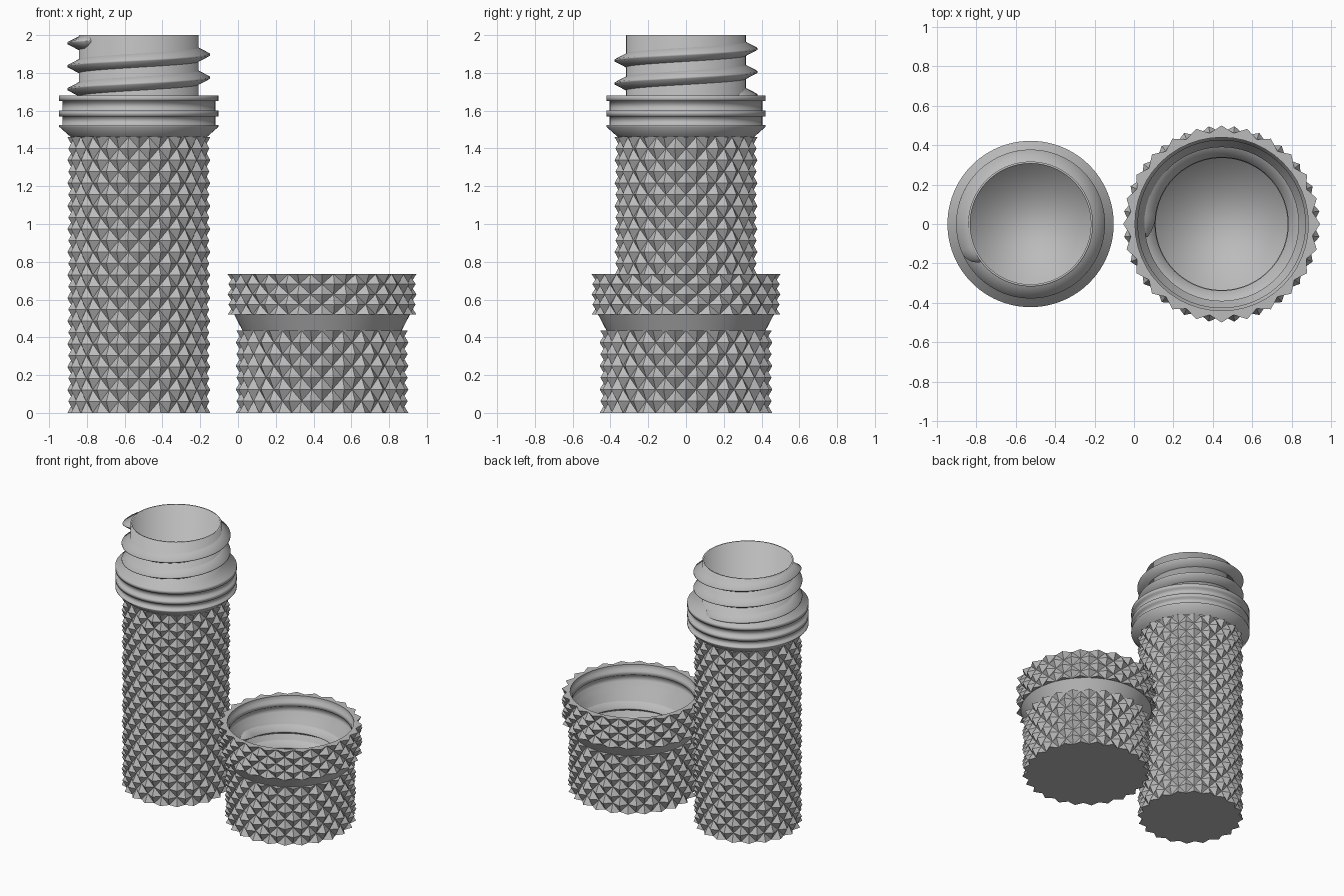
import bpy, bmesh
from math import sin, cos, tau, radians, sqrt

cube = bpy.data.objects.get("Cube")
if cube:
    bpy.data.objects.remove(cube, do_unlink=True)

grey = bpy.data.materials.new("plain grey")
grey.use_nodes = True
grey.diffuse_color = (0.5, 0.5, 0.5, 1)
grey.node_tree.nodes["Principled BSDF"].inputs["Base Color"].default_value = (0.5, 0.5, 0.5, 1)

BODY_X, CAP_X = -0.525, 0.445
PITCH = 0.122


def finish(bm, name, x, smooth):
    """Store the mesh as an object, smooth with sharp corners if asked."""
    if smooth:
        for f in bm.faces:
            f.smooth = True
        for e in bm.edges:
            if e.is_manifold and e.calc_face_angle() > radians(25):
                e.smooth = False
    mesh = bpy.data.meshes.new(name)
    bm.to_mesh(mesh)
    bm.free()
    mesh.materials.append(grey)
    ob = bpy.data.objects.new(name, mesh)
    ob.location.x = x
    bpy.context.collection.objects.link(ob)
    return ob


def ring(bm, n, radius, z):
    """Circle of vertices; radius is a number or a function of the index."""
    r = radius if callable(radius) else (lambda i: radius)
    return [bm.verts.new((r(i) * cos(tau * i / n), r(i) * sin(tau * i / n), z))
            for i in range(n)]


def bridge(bm, low, high):
    n = len(low)
    for i in range(n):
        k = (i + 1) % n
        bm.faces.new((low[i], low[k], high[k], high[i]))


def lathe(name, x, profile, floor=False, n=96):
    bm = bmesh.new()
    rings = [ring(bm, n, r, z) for r, z in profile]
    for low, high in zip(rings, rings[1:]):
        bridge(bm, low, high)
    if floor:
        bm.faces.new(rings[-1])
    return finish(bm, name, x, True)


def knurl(name, x, peaks, r_low, r_high, z0, z1, rows, top_in, bottom_in=None):
    """Band of diamond pyramids: peaks and valleys alternate on a grid."""
    bm = bmesh.new()
    n = peaks * 2
    rings = [ring(bm, n, lambda i, j=j: r_low if (i + j) % 2 else r_high,
                  z0 + (z1 - z0) * j / rows) for j in range(rows + 1)]
    for j in range(rows):
        low, high = rings[j], rings[j + 1]
        for i in range(n):
            k = (i + 1) % n
            a, b, c, d = low[i], low[k], high[k], high[i]
            if (i + j) % 2:
                tris = ((a, b, c), (a, c, d))
            else:
                tris = ((a, b, d), (b, c, d))
            for t in tris:
                bm.faces.new(t)
    bridge(bm, rings[-1], ring(bm, n, top_in, z1))
    if bottom_in:
        bridge(bm, ring(bm, n, bottom_in, z0), rings[0])
    else:
        bm.faces.new(rings[0][::-1])
    return finish(bm, name, x, False)


def thread(name, x, root, crest, half, start, end, z_start, z_max):
    """Helical ridge; a negative half height makes it face the axis."""
    bm = bmesh.new()
    steps = int((end - start) / 4)
    shape = ((root, -half), (crest, -half * 0.12), (crest, half * 0.12), (root, half))
    sections = []
    for s in range(steps + 1):
        deg = start + (end - start) * s / steps
        z = z_start + PITCH * (deg - start) / 360
        k = sqrt(min(1, (deg - start + 0.5) / 24, (end - deg + 0.5) / 12))
        a = radians(deg)
        row = []
        for r, h in shape:
            rr = root + (r - root) * k
            row.append(bm.verts.new((rr * cos(a), rr * sin(a), min(z + h * k, z_max))))
        sections.append(row)
    for p, q in zip(sections, sections[1:]):
        for k in range(3):
            bm.faces.new((p[k], q[k], q[k + 1], p[k + 1]))
    bm.faces.new(sections[0])
    bm.faces.new(sections[-1][::-1])
    return finish(bm, name, x, True)


# Tall container: knurled grip, ribbed collar with hollow neck, outer thread
knurl("body_grip", BODY_X, 20, 0.345, 0.378, 0, 1.46, 24, 0.31)
lathe("body_collar_and_neck", BODY_X, [
    (0.36, 1.46), (0.422, 1.515), (0.422, 1.525), (0.405, 1.525), (0.405, 1.57),
    (0.422, 1.57), (0.422, 1.60), (0.405, 1.60), (0.405, 1.65), (0.422, 1.65),
    (0.422, 1.68), (0.317, 1.68), (0.317, 2), (0.306, 2), (0.306, 0.08)], floor=True)
thread("neck_thread", BODY_X, 0.314, 0.378, 0.038, 60, 937, 1.673, 1.995)

# Cap: lower grip, plain flare, wider upper grip, stepped hollow, inner thread
knurl("cap_lower_grip", CAP_X, 24, 0.42, 0.457, 0, 0.435, 7, 0.4)
lathe("cap_flare", CAP_X, [(0.418, 0.43), (0.465, 0.52)])
knurl("cap_upper_grip", CAP_X, 24, 0.465, 0.5, 0.52, 0.735, 4, 0.44, 0.45)
lathe("cap_hollow", CAP_X, [
    (0.44, 0.735), (0.44, 0.70), (0.425, 0.69), (0.425, 0.66), (0.44, 0.65),
    (0.44, 0.61), (0.425, 0.60), (0.425, 0.57), (0.39, 0.55), (0.39, 0.24),
    (0.335, 0.21), (0.335, 0.08)], floor=True)
thread("cap_thread", CAP_X, 0.393, 0.338, -0.038, 100, 910, 0.25, 0.56)
